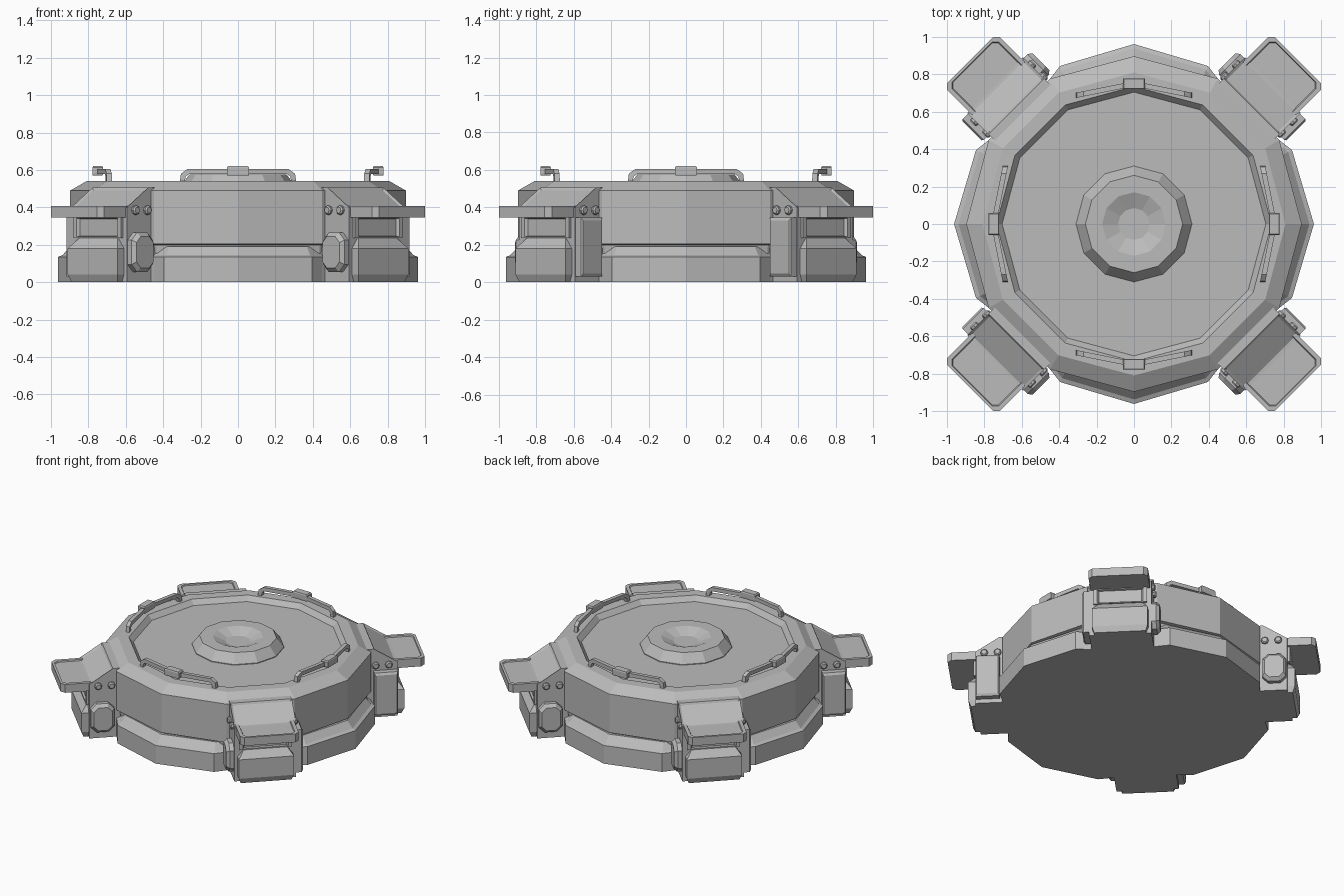
import bpy, bmesh
from math import sin, cos, pi, radians, sqrt
from mathutils import Matrix, Vector

cube = bpy.data.objects.get("Cube")
if cube:
    bpy.data.objects.remove(cube)

grey = bpy.data.materials.new("plain_grey")
grey.use_nodes = True
COLOUR = (0.5, 0.5, 0.5, 1)
grey.diffuse_color = COLOUR
grey.node_tree.nodes["Principled BSDF"].inputs["Base Color"].default_value = COLOUR


# Mappings from (profile u, profile v, layer offset) to space
def upright(u, v, w):
    return Vector((u, v, w))


def leg(r, t, z):
    return Vector(((r - t) / sqrt(2), (r + t) / sqrt(2), z))


def leg_plan(u, v, w):
    return leg(u, v, w)


def leg_side(u, v, w):
    return leg(u, w, v)


def leg_face(u, v, w):
    return leg(w, u, v)


def handle_side(u, v, w):
    return Vector((u, 0.75 + w - 0.2 * u, v))


def ngon(n, radius, start=0.0):
    return [(radius * cos(start + 2 * pi * i / n), radius * sin(start + 2 * pi * i / n))
            for i in range(n)]


def rect(u0, u1, v0, v1, cut=0.0):
    if not cut:
        return [(u0, v0), (u1, v0), (u1, v1), (u0, v1)]
    return [(u0 + cut, v0), (u1 - cut, v0), (u1, v0 + cut), (u1, v1 - cut),
            (u1 - cut, v1), (u0 + cut, v1), (u0, v1 - cut), (u0, v0 + cut)]


def solid(name, profile, layers, mapping=upright, mirror=None, inset=None):
    """Loft a profile through (offset, scale) layers and cap both ends."""
    cu = (min(p[0] for p in profile) + max(p[0] for p in profile)) / 2
    cv = (min(p[1] for p in profile) + max(p[1] for p in profile)) / 2
    bm = bmesh.new()
    rings = [[bm.verts.new(mapping(cu + (u - cu) * s, cv + (v - cv) * s, w))
              for u, v in profile] for w, s in layers]
    n = len(profile)
    for a, b in zip(rings, rings[1:]):
        for i in range(n):
            j = (i + 1) % n
            bm.faces.new((a[i], a[j], b[j], b[i]))
    bm.faces.new(rings[0][::-1])
    bm.faces.new(rings[-1])
    bmesh.ops.recalc_face_normals(bm, faces=bm.faces)
    bm.normal_update()
    if inset:
        faces = [f for f in bm.faces if 0.3 < f.normal.z < 0.95]
        bmesh.ops.inset_individual(bm, faces=faces, thickness=inset, depth=-0.008)
    mesh = bpy.data.meshes.new(name)
    bm.to_mesh(mesh)
    bm.free()
    mesh.materials.append(grey)
    ob = bpy.data.objects.new(name, mesh)
    bpy.context.collection.objects.link(ob)
    if mirror:
        mod = ob.modifiers.new("Mirror", 'MIRROR')
        mod.use_axis = mirror
        mod.use_mirror_merge = False
    return ob


FOUR = (True, True, False)

# Base skirt, notched at the four legs
quarter = [(0.962, 0), (0.845, 0.395), (0.775, 0.45), (0.45, 0.775), (0.395, 0.845)]
outline = []
for k in range(4):
    turn = Matrix.Rotation(k * pi / 2, 2)
    outline += [tuple(turn @ Vector(p)) for p in quarter]
solid("base_skirt", outline,
      [(0, 1), (0.135, 1), (0.145, 0.975), (0.192, 0.93), (0.192, 0.88)])

# Main drum with bevelled rim and sunken lid
solid("drum", ngon(12, 1),
      [(0.1, 0.86), (0.2, 0.875), (0.205, 0.897), (0.49, 0.897), (0.54, 0.81),
       (0.54, 0.735), (0.505, 0.705)])

# Raised centre boss with a dished top
solid("centre_boss", ngon(12, 1),
      [(0.49, 0.31), (0.51, 0.31), (0.575, 0.26), (0.575, 0.17), (0.54, 0.085)])

# Leg core with sloped top panel
solid("leg_core", [(0.8, 0), (1.05, 0), (1.05, 0.4), (0.89, 0.505), (0.8, 0.505)],
      [(-0.21, 1), (0.21, 1)], leg_side, FOUR, inset=0.02)

# Overhanging plate with a recessed panel
solid("leg_plate", rect(0.96, 1.24, -0.2, 0.2, 0.027),
      [(0.347, 1), (0.408, 1), (0.408, 0.88), (0.4, 0.86)], leg_plan, FOUR)

# Neck with a slot between plate and foot
solid("leg_neck", rect(-0.18, 0.18, 0.235, 0.35),
      [(0.95, 1), (1.065, 1), (1.065, 0.86), (1.03, 0.72)], leg_face, FOUR)

# Foot block with sloped shoulders
solid("leg_foot", rect(0.7, 1.1, -0.188, 0.188),
      [(0, 0.92), (0.04, 1), (0.18, 1), (0.25, 0.72)], leg_plan, FOUR)

# Side pods: eight sided on one flank, rectangular on the other
solid("eight_sided_pod", rect(0.885, 1.045, 0.055, 0.265, 0.04),
      [(0.19, 1), (0.24, 1), (0.262, 0.8)], leg_side, FOUR)
solid("rectangular_pod", rect(0.885, 1.045, 0.03, 0.345),
      [(-0.19, 1), (-0.25, 1), (-0.26, 0.9)], leg_side, FOUR)

# Bolts on both flanks of each leg
for side in (1, -1):
    for r in (0.9, 0.99):
        bolt = [(r + u, 0.385 + v) for u, v in ngon(8, 0.025)]
        solid("bolt", bolt, [(side * 0.2, 1), (side * 0.222, 1), (side * 0.23, 0.7)],
              leg_side, FOUR)

# Bent grab handles with a centre clip, one per side
half_arch = [(0, 0.577), (0, 0.605), (0.27, 0.605), (0.305, 0.58), (0.312, 0.53),
             (0.285, 0.53), (0.28, 0.565), (0.262, 0.577)]
for k in range(4):
    bar = solid("handle_bar", half_arch, [(-0.014, 1), (0.014, 1)], handle_side,
                (True, False, False))
    clip = solid("handle_clip", rect(-0.06, 0.06, 0.722, 0.778),
                 [(0.57, 0.95), (0.58, 1), (0.612, 1), (0.62, 0.88)])
    for ob in (bar, clip):
        ob.rotation_euler.z = radians(90 * k)
